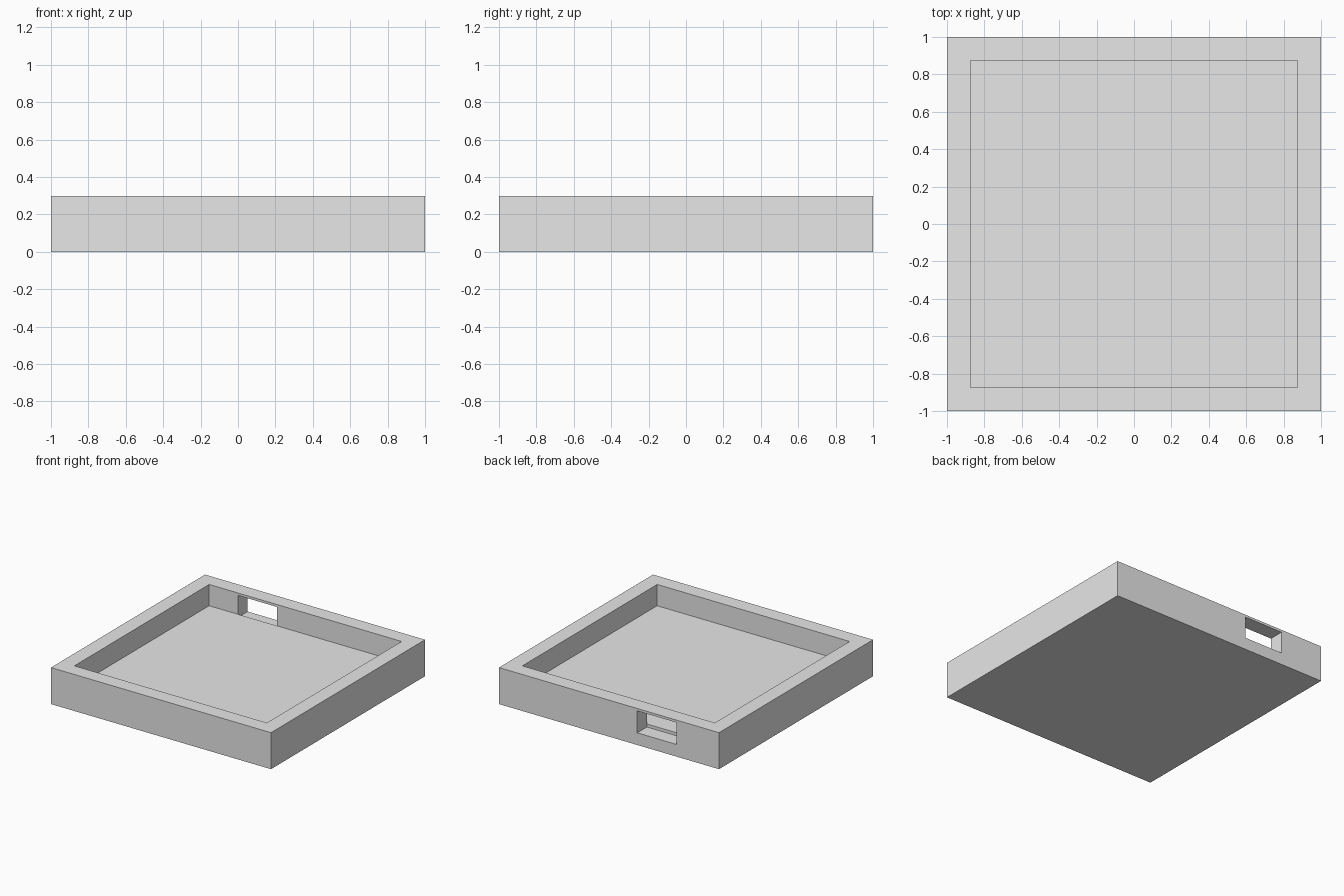
import bpy
import bmesh
from mathutils import Matrix, Vector

if "Cube" in bpy.data.objects:
    bpy.data.objects.remove(bpy.data.objects["Cube"])

grey = bpy.data.materials.new("light grey")
grey.diffuse_color = (0.8, 0.8, 0.8, 1.0)
grey.use_nodes = True
grey.node_tree.nodes["Principled BSDF"].inputs["Base Color"].default_value = grey.diffuse_color


def box(name, lo, hi):
    """Axis-aligned box between two corners."""
    lo, hi = Vector(lo), Vector(hi)
    bm = bmesh.new()
    bmesh.ops.create_cube(bm, size=1, matrix=Matrix.Translation((lo + hi) / 2)
                          @ Matrix.Diagonal((*(hi - lo), 1)))
    mesh = bpy.data.meshes.new(name)
    bm.to_mesh(mesh)
    bm.free()
    mesh.materials.append(grey)
    obj = bpy.data.objects.new(name, mesh)
    bpy.context.collection.objects.link(obj)
    return obj


HEIGHT, FLOOR, INNER = 0.3, 0.125, 0.875

# Square tray body
tray = box("tray", (-1, -1, 0), (1, 1, HEIGHT))

# Open recess, then the port through the back wall with its sill below the floor
cutters = [
    box("recess_cutter", (-INNER, -INNER, FLOOR), (INNER, INNER, HEIGHT + 0.2)),
    box("port_cutter", (-0.612, INNER, 0.10), (-0.257, 1.2, 0.28)),
]
for cutter in cutters:
    cut = tray.modifiers.new(cutter.name, 'BOOLEAN')
    cut.operation = 'DIFFERENCE'
    cut.solver = 'EXACT'
    cut.object = cutter
    cutter.hide_render = True
    cutter.hide_viewport = True
    cutter.display_type = 'WIRE'
